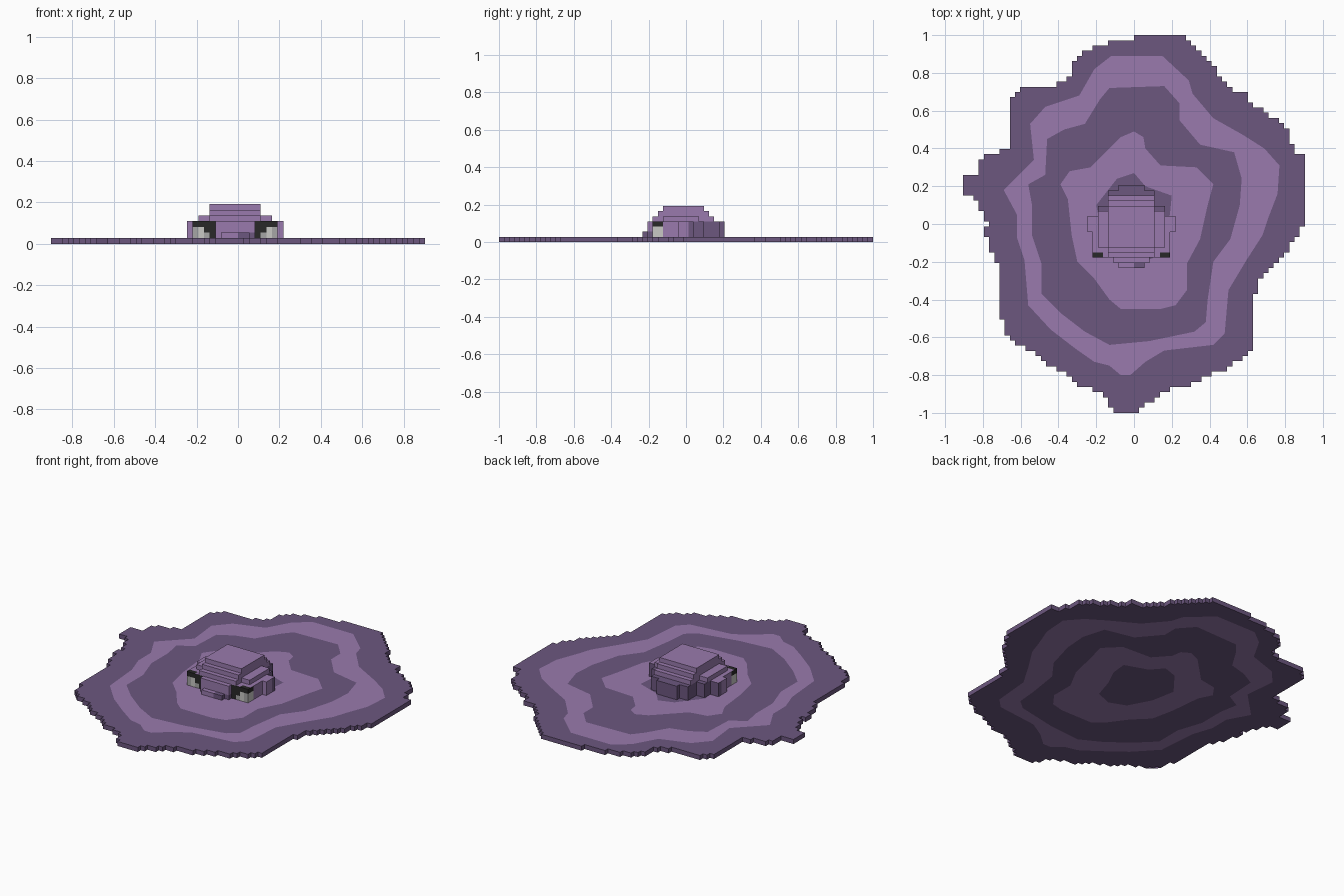
import bpy, bmesh, math
from mathutils import Vector
from mathutils.geometry import delaunay_2d_cdt

V = 2 / 73  # block size

cube = bpy.data.objects.get("Cube")
if cube:
    bpy.data.objects.remove(cube, do_unlink=True)


def material(name, rgb):
    m = bpy.data.materials.new(name)
    m.use_nodes = True
    m.diffuse_color = (*rgb, 1)
    m.node_tree.nodes["Principled BSDF"].inputs["Base Color"].default_value = (*rgb, 1)
    return m


DARK, LIGHT, BLACK, GREY, PALE = range(5)
MATERIALS = [
    material("dark purple", (0.150, 0.095, 0.212)),
    material("light purple", (0.319, 0.195, 0.418)),
    material("eye black", (0.021, 0.021, 0.021)),
    material("eye grey", (0.38, 0.38, 0.38)),
    material("eye pale grey", (0.58, 0.58, 0.56)),
]


def add_object(name, bm):
    mesh = bpy.data.meshes.new(name)
    bm.to_mesh(mesh)
    bm.free()
    for m in MATERIALS:
        mesh.materials.append(m)
    obj = bpy.data.objects.new(name, mesh)
    bpy.context.collection.objects.link(obj)
    return obj


def inside(x, y, poly):
    hit = False
    for (ax, ay), (bx, by) in zip(poly, poly[1:] + poly[:1]):
        if (ay > y) != (by > y) and x < ax + (y - ay) * (bx - ax) / (by - ay):
            hit = not hit
    return hit


# Puddle rim, rounded to blocks further down
rim = [(0, 1.01), (.22, 1.01), (.30, .97), (.35, .92), (.41, .86), (.44, .80), (.51, .71),
       (.60, .69), (.63, .62), (.69, .60), (.77, .54), (.82, .51), (.83, .43), (.86, .38),
       (.91, .37), (.91, .01), (.88, -.04), (.82, -.12), (.79, -.17), (.74, -.23),
       (.69, -.26), (.66, -.31), (.63, -.40), (.63, -.64), (.60, -.69), (.52, -.75),
       (.49, -.78), (.38, -.80), (.35, -.83), (.27, -.86), (.16, -.88), (.10, -.93),
       (.05, -.97), (-.03, -1.01), (-.09, -1.01), (-.14, -.94), (-.20, -.88), (-.30, -.86),
       (-.36, -.80), (-.44, -.75), (-.52, -.69), (-.60, -.64), (-.66, -.61), (-.69, -.55),
       (-.71, -.44), (-.71, -.20), (-.74, -.19), (-.77, -.08), (-.80, -.05), (-.77, -.01),
       (-.80, .02), (-.82, .13), (-.91, .16), (-.91, .25), (-.83, .27), (-.82, .33),
       (-.79, .37), (-.66, .39), (-.66, .64), (-.60, .73), (-.43, .73), (-.34, .78),
       (-.33, .86), (-.24, .92), (-.11, .97), (0, .97)]

# Colour bands, from the outside in
band_1 = [(-.12, .89), (.15, .89), (.29, .76), (.31, .69), (.42, .56), (.58, .47), (.69, .40),
          (.77, .31), (.76, .16), (.71, .03), (.68, -.06), (.59, -.20), (.50, -.35),
          (.48, -.58), (.42, -.64), (.16, -.67), (.06, -.73), (-.02, -.80), (-.07, -.80),
          (-.13, -.75), (-.21, -.73), (-.31, -.66), (-.44, -.56), (-.56, -.43), (-.58, -.19),
          (-.62, -.07), (-.62, .05), (-.69, .18), (-.63, .24), (-.53, .34), (-.55, .53),
          (-.47, .62), (-.29, .68), (-.21, .82)]
band_2 = [(-.13, .72), (.16, .73), (.24, .64), (.24, .55), (.35, .42), (.53, .38), (.57, .24),
          (.56, .10), (.51, -.08), (.42, -.20), (.39, -.40), (.38, -.52), (.32, -.57),
          (.08, -.62), (-.13, -.64), (-.26, -.57), (-.39, -.47), (-.49, -.37), (-.49, -.21),
          (-.54, -.06), (-.54, .10), (-.56, .21), (-.47, .26), (-.46, .45), (-.37, .50),
          (-.26, .53), (-.18, .66)]
band_3 = [(0, .49), (.05, .46), (.06, .40), (.14, .31), (.33, .30), (.42, .21), (.39, .10),
          (.35, -.08), (.28, -.21), (.28, -.35), (.22, -.43), (.14, -.45), (-.07, -.45),
          (-.13, -.40), (-.21, -.29), (-.30, -.20), (-.33, -.06), (-.35, .13), (-.39, .21),
          (-.34, .28), (-.23, .30), (-.14, .39), (-.07, .46)]
band_4 = [(-.09, .24), (0, .27), (.06, .20), (.20, .15), (.19, .05), (.14, -.05), (.10, -.18),
          (0, -.22), (-.10, -.18), (-.17, -.05), (-.20, .10)]
bands = [band_1, band_2, band_3, band_4]


# Puddle: stepped outline and band edges cut into one sheet, then thickened
def build_puddle():
    cells = {(i, j) for i in range(66) for j in range(73)
             if inside((i - 32.5) * V, (j - 36) * V, rim)}
    points, index, edges = [], {}, []

    def corner(i, j):
        if (i, j) not in index:
            index[i, j] = len(points)
            points.append(Vector(((i - 33) * V, (j - 36.5) * V)))
        return index[i, j]

    for i, j in sorted(cells):
        ring = [(i, j), (i + 1, j), (i + 1, j + 1), (i, j + 1)]
        for n, (di, dj) in enumerate([(0, -1), (1, 0), (0, 1), (-1, 0)]):
            if (i + di, j + dj) not in cells:
                edges.append((corner(*ring[n]), corner(*ring[(n + 1) % 4])))
    for band in bands:
        start, n = len(points), len(band)
        points.extend(Vector(p) for p in band)
        edges.extend((start + k, start + (k + 1) % n) for k in range(n))

    verts, _, faces, *_ = delaunay_2d_cdt(points, edges, [], 0, 1e-5)
    bm = bmesh.new()
    bv = [bm.verts.new((p.x, p.y, V)) for p in verts]
    for tri in faces:
        c = sum((verts[k] for k in tri), Vector((0, 0))) / len(tri)
        if (math.floor(c.x / V + 33), math.floor(c.y / V + 36.5)) in cells:
            face = bm.faces.new([bv[k] for k in tri])
            face.normal_update()
            if face.normal.z < 0:
                face.normal_flip()
            face.material_index = sum(inside(c.x, c.y, b) for b in bands) % 2
    puddle = add_object("puddle", bm)
    solid = puddle.modifiers.new("thickness", "SOLIDIFY")
    solid.thickness, solid.offset = V, -1


# Head: left-right symmetric block layers (inset from side, front, back, top)
LAYERS = [(4, 4, 12, 7), (4, 3, 13, 6), (4, 2, 14, 5), (2, 4, 11, 5),
          (5, 1, 15, 4), (4, 2, 15, 4), (2, 4, 12, 4), (1, 2, 7, 4), (0, 7, 10, 4),
          (6, 0, 15, 2), (6, 1, 16, 4)]


def head_colour(cell, normal):
    i, j, k = cell
    side = min(i, 16 - i)
    # eyes wrap round the front corners
    if 1 <= side <= 4 and 2 <= j <= 3 and k <= 3 and j < 4:
        outward = normal[0] * (1 if i > 8 else -1) > 0 and side == 1
        if normal[1] < 0 or outward:
            if k == 3 or (k == 2 and side >= 3) or side == 4:
                return BLACK
            return PALE if side == 2 or outward else GREY
        if normal[2] > 0 and j == 2 and side <= 2:
            return BLACK
    # small mouth mark and darker nape
    if j <= 1 and k == 1 and 9 <= i <= 11:
        return DARK
    if k <= 3 and (j >= 11 or (j >= 9 and normal[2] == 0)):
        return DARK
    return LIGHT


def build_head():
    cells = {(i, j, k) for inset, front, back, top in LAYERS
             for i in range(inset, 17 - inset) for j in range(front, back)
             for k in range(1, top)}
    bm = bmesh.new()
    for cell in sorted(cells):
        for axis in range(3):
            for sign in (-1, 1):
                normal = [0, 0, 0]
                normal[axis] = sign
                if tuple(c + n for c, n in zip(cell, normal)) in cells:
                    continue
                corners = []
                for a, b in ((0, 0), (1, 0), (1, 1), (0, 1))[::sign]:
                    p = list(cell)
                    p[axis] += sign > 0
                    p[(axis + 1) % 3] += a
                    p[(axis + 2) % 3] += b
                    corners.append(bm.verts.new(((p[0] - 9) * V, (p[1] - 8.5) * V, p[2] * V)))
                bm.faces.new(corners).material_index = head_colour(cell, normal)
    bmesh.ops.remove_doubles(bm, verts=bm.verts, dist=1e-4)
    add_object("head", bm)


build_puddle()
build_head()
